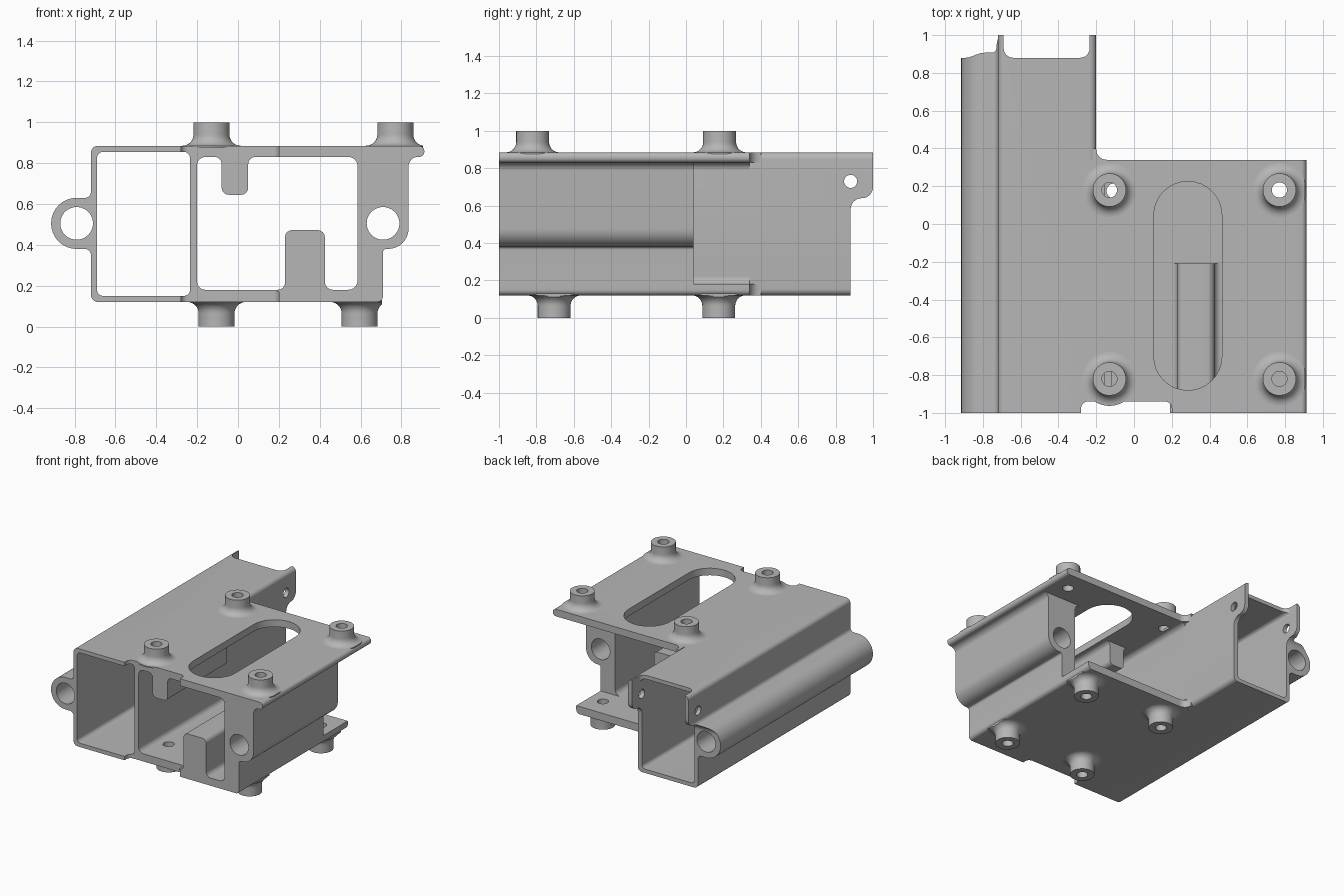
import bpy, bmesh, math
from mathutils import Vector

if "Cube" in bpy.data.objects:
    bpy.data.objects.remove(bpy.data.objects["Cube"])

metal = bpy.data.materials.new("grey metal")
metal.diffuse_color = (0.47, 0.47, 0.47, 1)
metal.use_nodes = True
metal.node_tree.nodes["Principled BSDF"].inputs["Base Color"].default_value = metal.diffuse_color


def rounded(pts, seg=8):
    """Turn (a, b, radius) corners into a filleted outline."""
    out = []
    for i, p in enumerate(pts):
        r = p[2] if len(p) > 2 else 0
        c = Vector(p[:2])
        if not r:
            out.append(c)
            continue
        u = (Vector(pts[i - 1][:2]) - c).normalized()
        v = (Vector(pts[(i + 1) % len(pts)][:2]) - c).normalized()
        th = u.angle(v)
        mid = c + (u + v).normalized() * r / math.sin(th / 2)
        d = r / math.tan(th / 2)
        s, e, phi = c + u * d - mid, c + v * d - mid, math.pi - th
        for k in range(seg + 1):
            t = k / seg
            out.append(mid + (s * math.sin((1 - t) * phi) + e * math.sin(t * phi)) / math.sin(phi))
    return out


def rect(a0, b0, a1, b1, r=0):
    return rounded([(a0, b0, r), (a1, b0, r), (a1, b1, r), (a0, b1, r)])


def circle(a, b, r, n=48):
    return [(a + r * math.cos(2 * math.pi * k / n), b + r * math.sin(2 * math.pi * k / n)) for k in range(n)]


def finish(name, bm):
    bmesh.ops.recalc_face_normals(bm, faces=bm.faces)
    me = bpy.data.meshes.new(name)
    bm.to_mesh(me)
    bm.free()
    me.materials.append(metal)
    ob = bpy.data.objects.new(name, me)
    bpy.context.collection.objects.link(ob)
    return ob


def prism(name, outline, axis, t0, t1):
    place = {'X': lambda a, b, t: (t, a, b),
             'Y': lambda a, b, t: (a, t, b),
             'Z': lambda a, b, t: (a, b, t)}[axis]
    bm = bmesh.new()
    lo = [bm.verts.new(place(a, b, t0)) for a, b in outline]
    hi = [bm.verts.new(place(a, b, t1)) for a, b in outline]
    bm.faces.new(lo)
    bm.faces.new(hi)
    n = len(lo)
    for i in range(n):
        j = (i + 1) % n
        bm.faces.new((lo[i], lo[j], hi[j], hi[i]))
    return finish(name, bm)


def boss(name, x, y, base, tip, x_max, n=48):
    """Hollow post with a flared foot, turned around z."""
    s = 1 if tip > base else -1
    prof = [(0.04, base - s * 0.01), (0.04, tip), (0.088, tip)]
    for k in range(9):
        a = math.pi / 2 * k / 8
        prof.append((0.143 - 0.055 * math.cos(a), base + s * 0.055 * (1 - math.sin(a))))
    prof.append((0.143, base - s * 0.01))
    bm = bmesh.new()
    rings = [[bm.verts.new((min(a, x_max), b, z)) for a, b in circle(x, y, r, n)] for r, z in prof]
    for i, ring in enumerate(rings):
        nxt = rings[(i + 1) % len(rings)]
        for k in range(n):
            m = (k + 1) % n
            bm.faces.new((ring[k], ring[m], nxt[m], nxt[k]))
    return finish(name, bm)


cutters = []


def cut(ob, outline, axis, t0, t1):
    c = prism("cutter", outline, axis, t0, t1)
    c.hide_render = True
    cutters.append(c)
    m = ob.modifiers.new("cut", 'BOOLEAN')
    m.operation, m.solver, m.object = 'DIFFERENCE', 'EXACT', c
    bpy.context.view_layer.objects.active = ob
    bpy.ops.object.modifier_apply(modifier=m.name)


# rectangular tube with hinge lug on its left side
tube = prism("tube", rounded([
    (-0.72, 0.12, 0.035), (-0.2, 0.12, 0.035), (-0.2, 0.885, 0.035), (-0.72, 0.885, 0.035),
    (-0.72, 0.63, 0.03), (-0.915, 0.63, 0.1245), (-0.915, 0.38, 0.1245), (-0.72, 0.38, 0.03)]), 'Y', -1, 1)
cut(tube, rect(-0.69, 0.15, -0.235, 0.855, 0.03), 'Y', -1.1, 1.1)
cut(tube, circle(-0.79, 0.505, 0.08), 'Y', -1.1, 1.1)
# rear tabs: side outline, gap between them and cross holes
cut(tube, rounded([(0.88, 0), (0.88, 0.64, 0.06), (1.0, 0.64, 0.059), (1.0, 0.9), (1.1, 0.9), (1.1, 0)]),
    'X', -1.1, 0)
cut(tube, rect(-0.69, 0.88, -0.235, 1.2, 0.05), 'Z', 0.5, 1.1)
cut(tube, circle(0.88, 0.73, 0.035, 32), 'X', -1.1, 0)

# top and bottom plates
top_plate = prism("top_plate", rounded([
    (-0.235, 0.83), (0.912, 0.83, 0.026), (0.912, 0.885, 0.026), (-0.235, 0.885)]), 'Y', -1, 0.34)
bottom_plate = prism("bottom_plate", rounded([
    (-0.235, 0.12), (0.71, 0.12, 0.03), (0.71, 0.18), (-0.235, 0.18)]), 'Y', -1, 0.34)
cut(top_plate, rect(0.105, -0.88, 0.465, 0.225, 0.179), 'Z', 0.7, 1)

# front notch through tube and plates
for part in (tube, top_plate, bottom_plate):
    cut(part, rect(-0.28, -1.2, 0.2, -0.94, 0.035), 'Z', -0.1, 1.1)

# mounting bosses above and below, with holes through the plates
for label, plate, xs, ys, base, tip, x_max in (
        ("top", top_plate, (-0.13, 0.77), (-0.82, 0.18), 0.885, 1.0, 0.905),
        ("bottom", bottom_plate, (-0.105, 0.595), (-0.705, 0.175), 0.12, 0.0, 0.705)):
    for x in xs:
        for y in ys:
            boss(label + "_boss", x, y, base, tip, x_max)
            cut(plate, circle(x, y, 0.04), 'Z', base - 0.1, base + 0.1)

# right wall with its hinge lug and fillets
wall = prism("side_wall", rounded([
    (0.52, 0.84), (0.52, 0.83), (0.585, 0.83, 0.045), (0.585, 0.18, 0.045), (0.52, 0.18), (0.52, 0.15),
    (0.71, 0.15), (0.71, 0.38, 0.015), (0.835, 0.38, 0.1), (0.835, 0.83, 0.045), (0.885, 0.83), (0.885, 0.84)]),
    'Y', -1, 0.04)
cut(wall, circle(0.71, 0.505, 0.08), 'Y', -1.1, 0.2)

# inner fillets along the tube's right wall
prism("inner_fillet", rounded([
    (-0.22, 0.85), (-0.155, 0.85), (-0.155, 0.83), (-0.2, 0.83, 0.04), (-0.2, 0.18, 0.04),
    (-0.155, 0.18), (-0.155, 0.16), (-0.22, 0.16)]), 'Y', -0.94, 0.34)

# corner gussets where the plates leave the tube
for name, z0, z1 in (("top_gusset", 0.83, 0.885), ("bottom_gusset", 0.12, 0.18)):
    prism(name, rounded([
        (-0.22, 0.40), (-0.2, 0.40), (-0.2, 0.34, 0.055), (-0.14, 0.34), (-0.14, 0.33), (-0.22, 0.33)]),
        'Z', z0, z1)

# hanging rib under the top plate and standing rib on the bottom plate
prism("hanging_rib", rounded([
    (-0.12, 0.84), (-0.12, 0.83), (-0.08, 0.83, 0.035), (-0.08, 0.645, 0.035), (0.05, 0.645, 0.035),
    (0.05, 0.83, 0.035), (0.09, 0.83), (0.09, 0.84)]), 'Y', -0.94, -0.21)
prism("standing_rib", rounded([
    (0.19, 0.17), (0.19, 0.18), (0.23, 0.18, 0.035), (0.23, 0.472, 0.035), (0.425, 0.472, 0.035),
    (0.425, 0.18, 0.04), (0.47, 0.18), (0.47, 0.17)]), 'Y', -1, -0.21)

for c in cutters:
    bpy.data.objects.remove(c)

bpy.ops.object.select_all(action='SELECT')
bpy.context.view_layer.objects.active = tube
bpy.ops.object.shade_smooth_by_angle(angle=math.radians(30))
